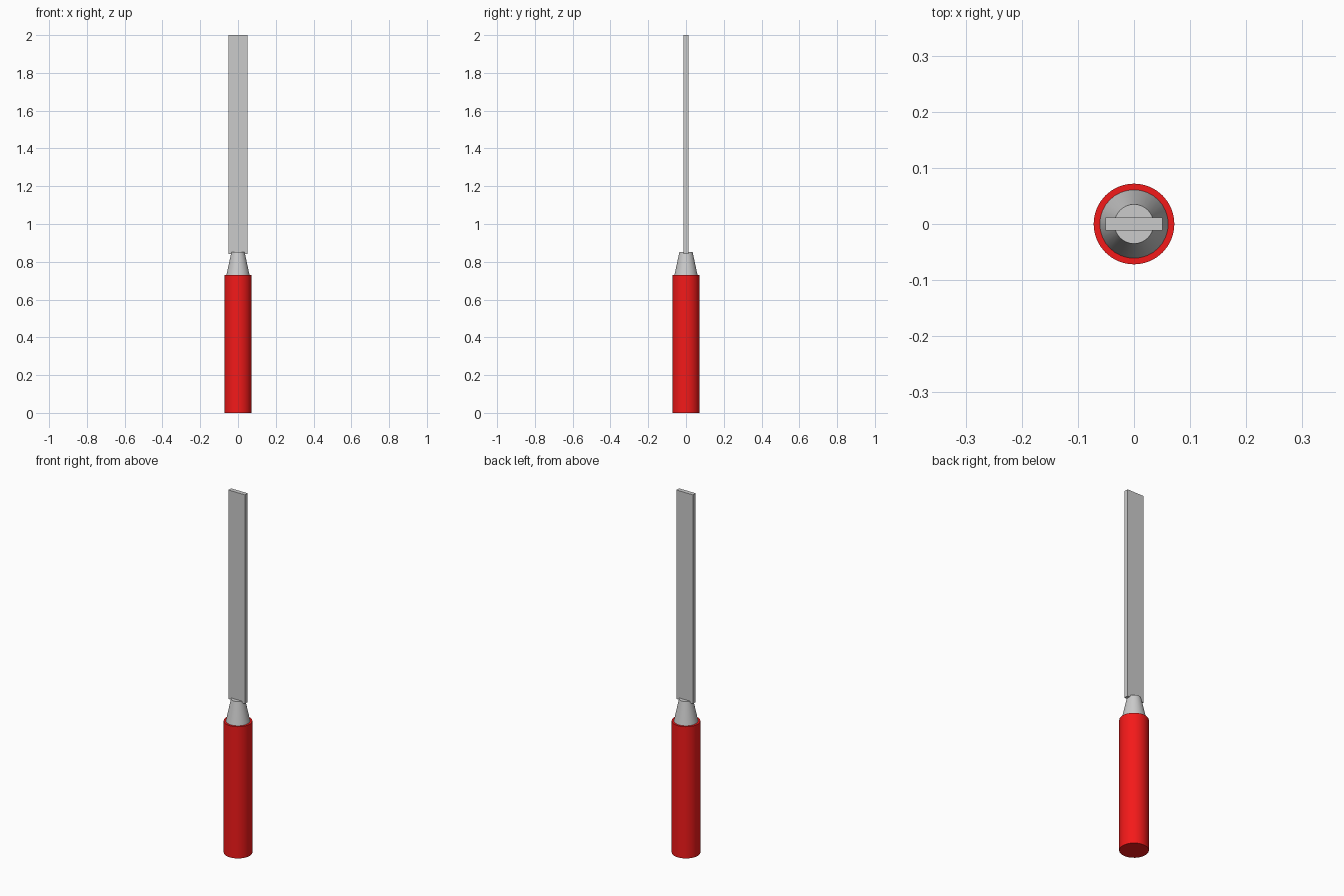
import bpy, math

if "Cube" in bpy.data.objects:
    bpy.data.objects.remove(bpy.data.objects["Cube"])


def cone(name, r_bottom, r_top, z0, z1, sides=32):
    bpy.ops.mesh.primitive_cone_add(vertices=sides, radius1=r_bottom, radius2=r_top,
                                    depth=z1 - z0, location=(0, 0, (z0 + z1) / 2))
    ob = bpy.context.object
    ob.name = name
    bpy.ops.object.shade_smooth_by_angle(angle=math.radians(30))
    return ob


# Red round handle
handle = cone("handle", 0.072, 0.072, 0, 0.73)
red = bpy.data.materials.new("red")
red.diffuse_color = (0.9, 0.01, 0.01, 1)
red.use_nodes = True
red.node_tree.nodes["Principled BSDF"].inputs["Base Color"].default_value = red.diffuse_color
handle.data.materials.append(red)

# Tapered metal collar
cone("collar", 0.061, 0.035, 0.73, 0.852)

# Flat blade, slightly sunk into the collar
z0, z1 = 0.842, 2.0
bpy.ops.mesh.primitive_cube_add(size=1, location=(0, 0, (z0 + z1) / 2))
blade = bpy.context.object
blade.name = "blade"
blade.scale = (0.102, 0.024, z1 - z0)
bpy.ops.object.transform_apply(location=False, rotation=False, scale=True)
